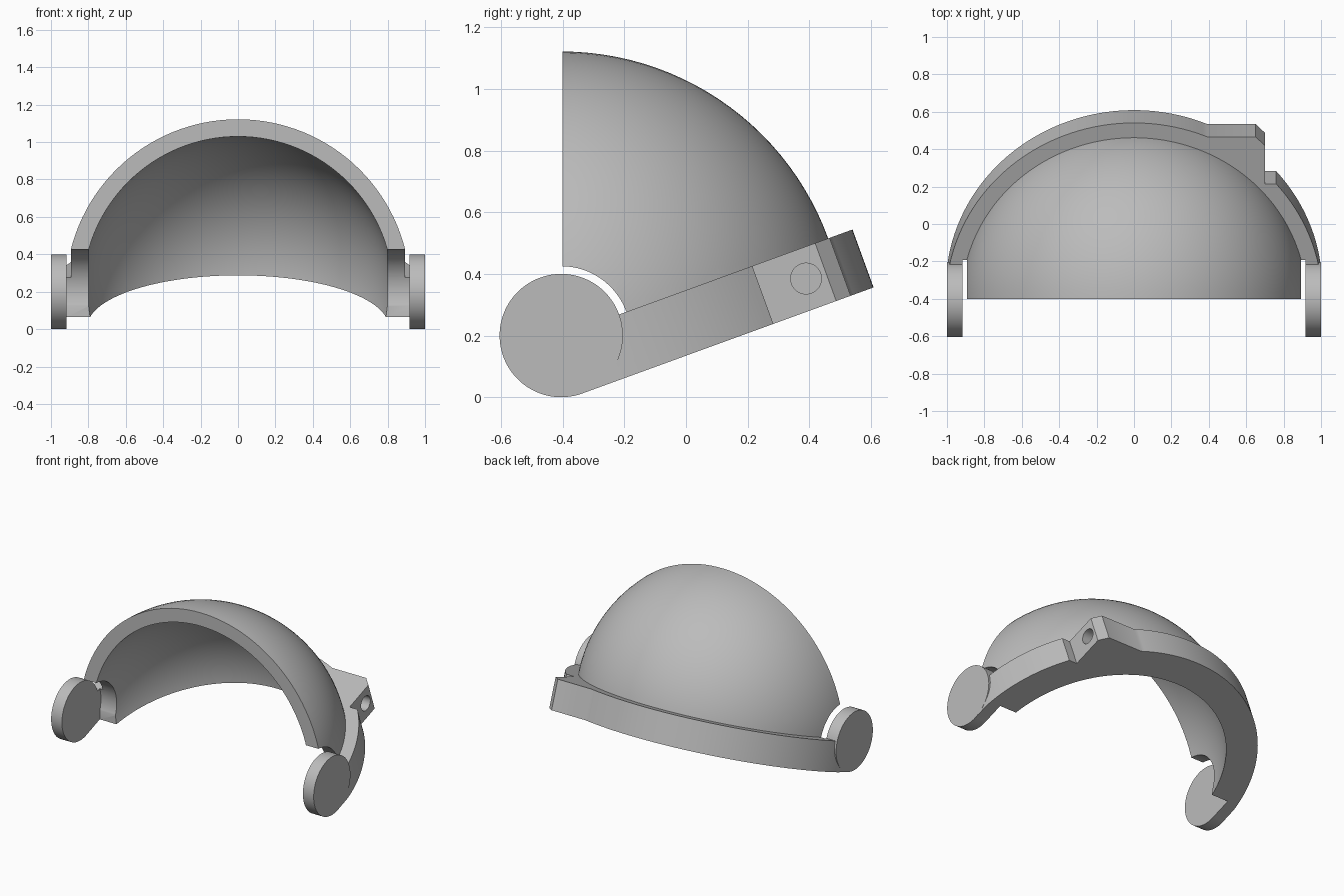
import bpy, bmesh, math
from mathutils import Matrix, Vector

cube = bpy.data.objects.get("Cube")
if cube:
    bpy.data.objects.remove(cube, do_unlink=True)

TILT = math.radians(20)
PIVOT = Vector((0, -0.405, 0.2))      # hinge axis runs along x through here
TILTED = Matrix.Rotation(TILT, 4, 'X')
OUTER, INNER, BAND = 0.922, 0.83, 1.006
HUB_R, BORE_R, GAP_R = 0.2, 0.089, 0.225

grey = bpy.data.materials.new("light grey")
grey.use_nodes = True
colour = (0.5, 0.5, 0.5, 1)
grey.diffuse_color = colour
grey.node_tree.nodes["Principled BSDF"].inputs["Base Color"].default_value = colour


def make(name, bm, matrix=Matrix()):
    """Turn a bmesh into an object, in hinge-centred coordinates."""
    bm.transform(matrix)
    bmesh.ops.recalc_face_normals(bm, faces=bm.faces)
    mesh = bpy.data.meshes.new(name)
    bm.to_mesh(mesh)
    bm.free()
    mesh.materials.append(grey)
    obj = bpy.data.objects.new(name, mesh)
    bpy.context.collection.objects.link(obj)
    return obj


def ball(name, radius):
    bm = bmesh.new()
    bmesh.ops.create_uvsphere(bm, u_segments=128, v_segments=64, radius=radius)
    return make(name, bm, Matrix.Rotation(math.pi / 2, 4, 'X'))


def box(name, low, high, matrix=Matrix()):
    bm = bmesh.new()
    bmesh.ops.create_cube(bm, size=1)
    for v in bm.verts:
        v.co = [h if c > 0 else l for c, l, h in zip(v.co, low, high)]
    return make(name, bm, matrix)


def rod(name, radius, x0, x1, y=0, z=0, sides=96):
    """Cylinder along x, following the tilted frame."""
    bm = bmesh.new()
    bmesh.ops.create_cone(bm, cap_ends=True, segments=sides, radius1=radius,
                          radius2=radius, depth=x1 - x0)
    place = Matrix.Translation(((x0 + x1) / 2, y, z))
    return make(name, bm, TILTED @ place @ Matrix.Rotation(math.pi / 2, 4, 'Y'))


def combine(target, other, operation):
    mod = target.modifiers.new("combine", 'BOOLEAN')
    mod.operation, mod.solver, mod.object = operation, 'EXACT', other
    deps = bpy.context.evaluated_depsgraph_get()
    mesh = bpy.data.meshes.new_from_object(target.evaluated_get(deps))
    target.modifiers.clear()
    target.data = mesh
    bpy.data.objects.remove(other, do_unlink=True)


# Band outline: a half ring with a flat, chamfered lug on the left
TAB_Y, TAB_X, STEP_Y = 0.927, 0.70, 0.66
start = math.asin(STEP_Y / BAND)
end = math.asin(TAB_Y / BAND)


def arc(a, b, n):
    points = []
    for i in range(n + 1):
        t = a + (b - a) * i / n
        points.append((max(-0.9995, min(0.9995, BAND * math.cos(t))), BAND * math.sin(t)))
    return points


outline = arc(0, start, 32)
outline += [(TAB_X, STEP_Y), (TAB_X, TAB_Y - 0.05), (TAB_X - 0.05, TAB_Y)]
outline += arc(end, math.pi, 80)
bm = bmesh.new()
face = bm.faces.new([bm.verts.new((x, y, -0.3)) for x, y in outline])
grown = bmesh.ops.extrude_face_region(bm, geom=[face])["geom"]
bmesh.ops.translate(bm, vec=(0, 0, 0.3),
                    verts=[g for g in grown if isinstance(g, bmesh.types.BMVert)])
band = make("band", bm, TILTED)

# Dome shell joined to the band, then hollowed and trimmed
shell = ball("visor_shell", OUTER)
combine(shell, band, 'UNION')
combine(shell, ball("hollow", INNER), 'DIFFERENCE')
combine(shell, box("underside_cut", (-2, -2, -2), (2, 2, -0.2), TILTED), 'DIFFERENCE')
combine(shell, box("front_cut", (-2, -2, -2), (2, 0.004, 2)), 'DIFFERENCE')

# Clearance around the hinges
combine(shell, rod("hinge_clearance", GAP_R, -0.918, 0.918), 'DIFFERENCE')
combine(shell, box("lower_clearance", (-0.918, -0.1, -0.4), (0.918, 0.212, -0.05)),
        'DIFFERENCE')

# Blind hole in the lug
combine(shell, rod("lug_hole", 0.05, 0.45, 0.9, 0.81, -0.098, 48), 'DIFFERENCE')

# Hinge hubs and their bores
for x0, x1 in ((-1, -0.918), (0.918, 1)):
    combine(shell, rod("hinge_hub", HUB_R, x0, x1), 'UNION')
combine(shell, rod("hinge_bore", BORE_R, -1.2, 1.2), 'DIFFERENCE')

shell.location = PIVOT
bpy.ops.object.select_all(action='DESELECT')
shell.select_set(True)
bpy.context.view_layer.objects.active = shell
bpy.ops.object.shade_smooth_by_angle(angle=math.radians(25))
